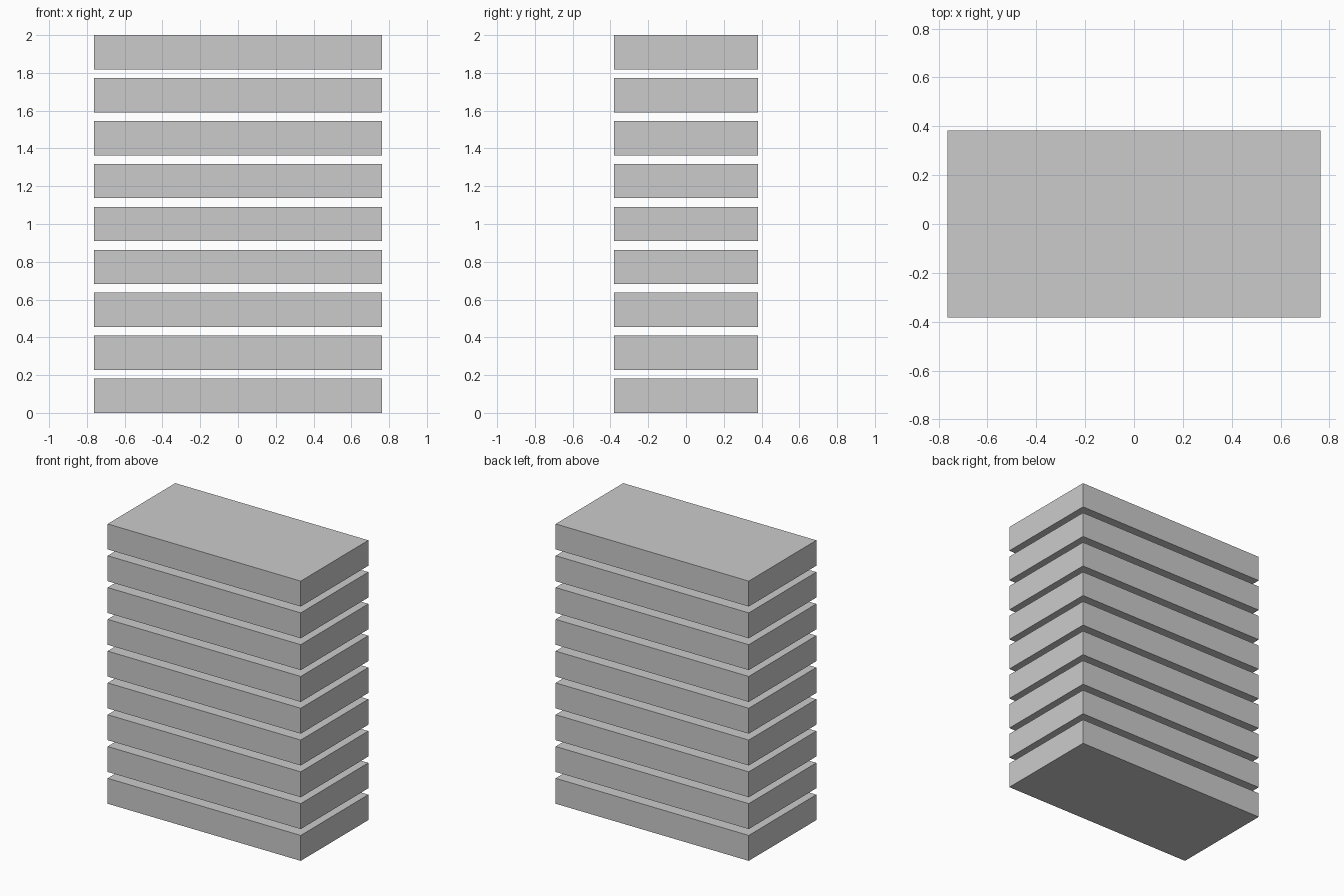
import bpy

if "Cube" in bpy.data.objects:
    bpy.data.objects.remove(bpy.data.objects["Cube"])

COUNT = 9
THICK = 2 / 11            # nine slabs plus eight quarter-thickness gaps = 2 units
PITCH = THICK * 1.25
WIDTH, DEPTH = THICK * 8.4, THICK * 4.2


def add_slab(name, z_bottom):
    bpy.ops.mesh.primitive_cube_add(size=1, location=(0, 0, z_bottom + THICK / 2))
    slab = bpy.context.object
    slab.name = name
    slab.scale = (WIDTH, DEPTH, THICK)
    bpy.ops.object.transform_apply(location=False, rotation=False, scale=True)
    return slab


# Stack of separate, evenly spaced slabs
for i in range(COUNT):
    add_slab(f"slab_{i + 1}", i * PITCH)
